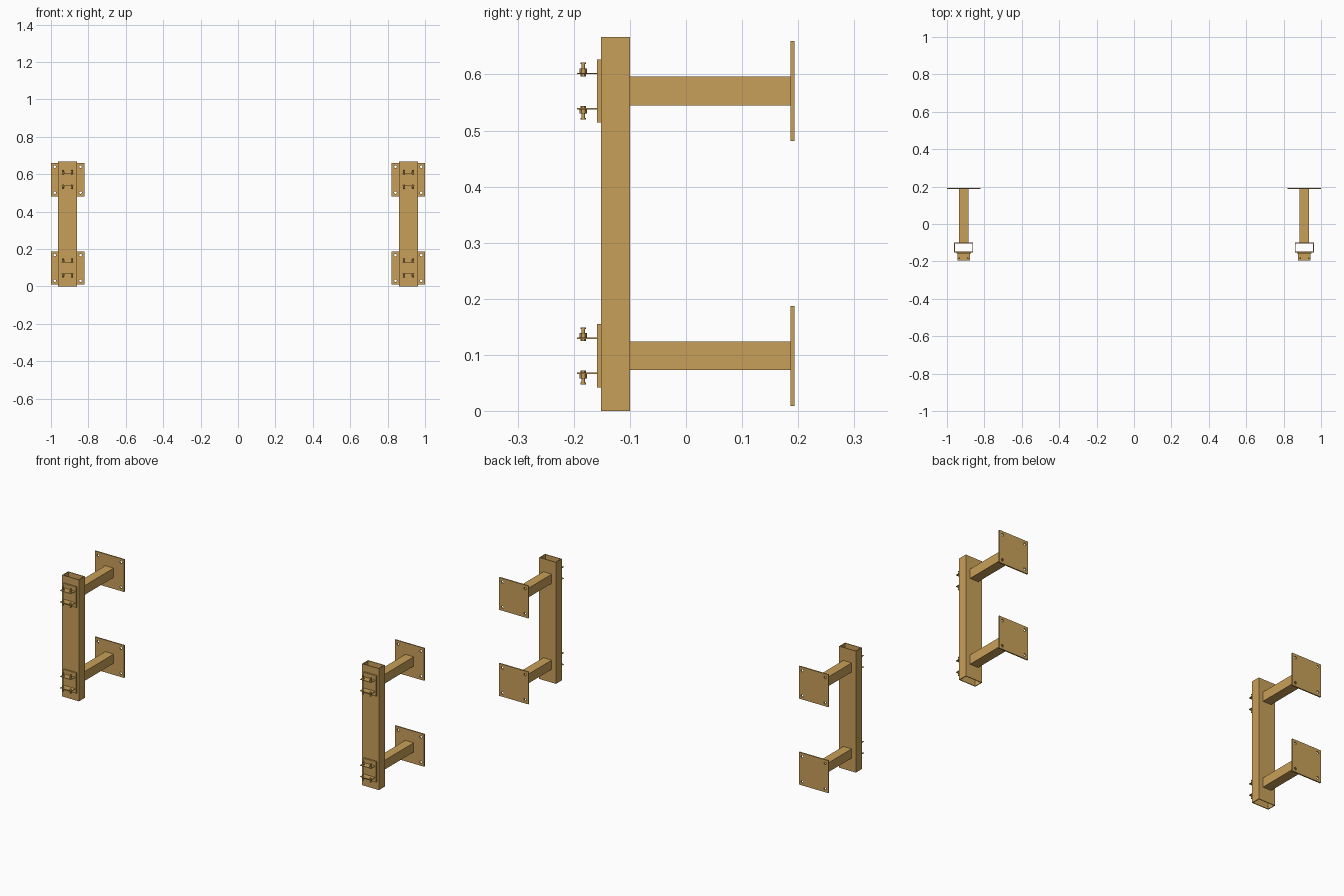
import bpy, bmesh
from math import pi, cos, sin
from mathutils import Matrix, Vector

if "Cube" in bpy.data.objects:
    bpy.data.objects.remove(bpy.data.objects["Cube"])

steel = bpy.data.materials.new("tan_steel")
steel.diffuse_color = (0.58, 0.35, 0.10, 1)
steel.use_nodes = True
steel.node_tree.nodes["Principled BSDF"].inputs["Base Color"].default_value = steel.diffuse_color


def add_object(name, mesh, matrix):
    obj = bpy.data.objects.new(name, mesh)
    obj.matrix_world = matrix
    mesh.materials.clear()
    mesh.materials.append(steel)
    bpy.context.collection.objects.link(obj)
    return obj


def rect(w, h):
    return [(-w / 2, -h / 2), (w / 2, -h / 2), (w / 2, h / 2), (-w / 2, h / 2)]


def circle(cx, cy, r, n=16):
    return [(cx + r * cos(2 * pi * i / n), cy + r * sin(2 * pi * i / n)) for i in range(n)]


def extruded(name, loops, depth):
    """Mesh of a flat outline with inner loops cut out, thick along local z."""
    curve = bpy.data.curves.new(name, 'CURVE')
    curve.dimensions = '2D'
    curve.fill_mode = 'BOTH'
    curve.extrude = depth / 2
    for loop in loops:
        spline = curve.splines.new('POLY')
        spline.points.add(len(loop) - 1)
        for p, (x, y) in zip(spline.points, loop):
            p.co = (x, y, 0, 1)
        spline.use_cyclic_u = True
    temp = bpy.data.objects.new(name, curve)
    bpy.context.collection.objects.link(temp)
    mesh = bpy.data.meshes.new_from_object(temp)
    bpy.data.objects.remove(temp)
    bm = bmesh.new()
    bm.from_mesh(mesh)
    bmesh.ops.remove_doubles(bm, verts=bm.verts, dist=1e-5)
    bmesh.ops.recalc_face_normals(bm, faces=bm.faces)
    bm.to_mesh(mesh)
    bm.free()
    for p in mesh.polygons:
        p.use_smooth = False
    return mesh


def bolt_mesh():
    """Bolt through a tab at z = 0: head below, nut and capped shaft above."""
    bm = bmesh.new()
    for r, z0, z1, n in [(0.0050, -0.0050, -0.0010, 6), (0.0030, -0.0010, 0.0190, 12),
                         (0.0065, 0.0010, 0.0090, 6), (0.0050, 0.0165, 0.0195, 12)]:
        bmesh.ops.create_cone(bm, cap_ends=True, segments=n, radius1=r, radius2=r,
                              depth=z1 - z0, matrix=Matrix.Translation((0, 0, (z0 + z1) / 2)))
    mesh = bpy.data.meshes.new("bolt")
    bm.to_mesh(mesh)
    bm.free()
    return mesh


to_y = Matrix.Rotation(pi / 2, 4, 'X')      # profile faces along y
at = Matrix.Translation

wall = 0.004
post = extruded("post", [rect(0.102, 0.051), rect(0.102 - 2 * wall, 0.051 - 2 * wall)], 0.667)
arm = extruded("arm", [rect(0.051, 0.051), rect(0.051 - 2 * wall, 0.051 - 2 * wall)], 0.286)
corners = [(sx * 0.069, sz * 0.069) for sx in (-1, 1) for sz in (-1, 1)]
wall_plate = extruded("wall_plate", [rect(0.178, 0.178)] +
                      [circle(x, z, 0.007) for x, z in corners], 0.007)
clip_plate = extruded("clip_plate", [rect(0.077, 0.113)], 0.0075)
tab = extruded("tab", [rect(0.067, 0.036)], 0.0025)
bolt = bolt_mesh()

for side, sx in (("left", -1), ("right", 1)):
    cx = sx * 0.911
    add_object(f"{side}_post", post, at((cx, -0.1257, 0.3335)))
    for level, z in (("lower", 0.0985), ("upper", 0.5705)):
        tag = f"{side}_{level}"
        # arm and wall plate behind the post
        add_object(f"{tag}_arm", arm, at((cx, 0.0435, z)) @ to_y)
        add_object(f"{tag}_wall_plate", wall_plate, at((cx, 0.1900, z)) @ to_y)
        # bracket with two bolted tabs on the front
        add_object(f"{tag}_clip_plate", clip_plate, at((cx, -0.1550, z)) @ to_y)
        for s in (-1, 1):
            tz = z + s * 0.0313
            add_object(f"{tag}_tab", tab, at((cx, -0.1765, tz)))
            flip = Matrix.Rotation(0 if s > 0 else pi, 4, 'X')
            for bx in (-0.023, 0.023):
                add_object(f"{tag}_bolt", bolt, at((cx + bx, -0.183, tz)) @ flip)
